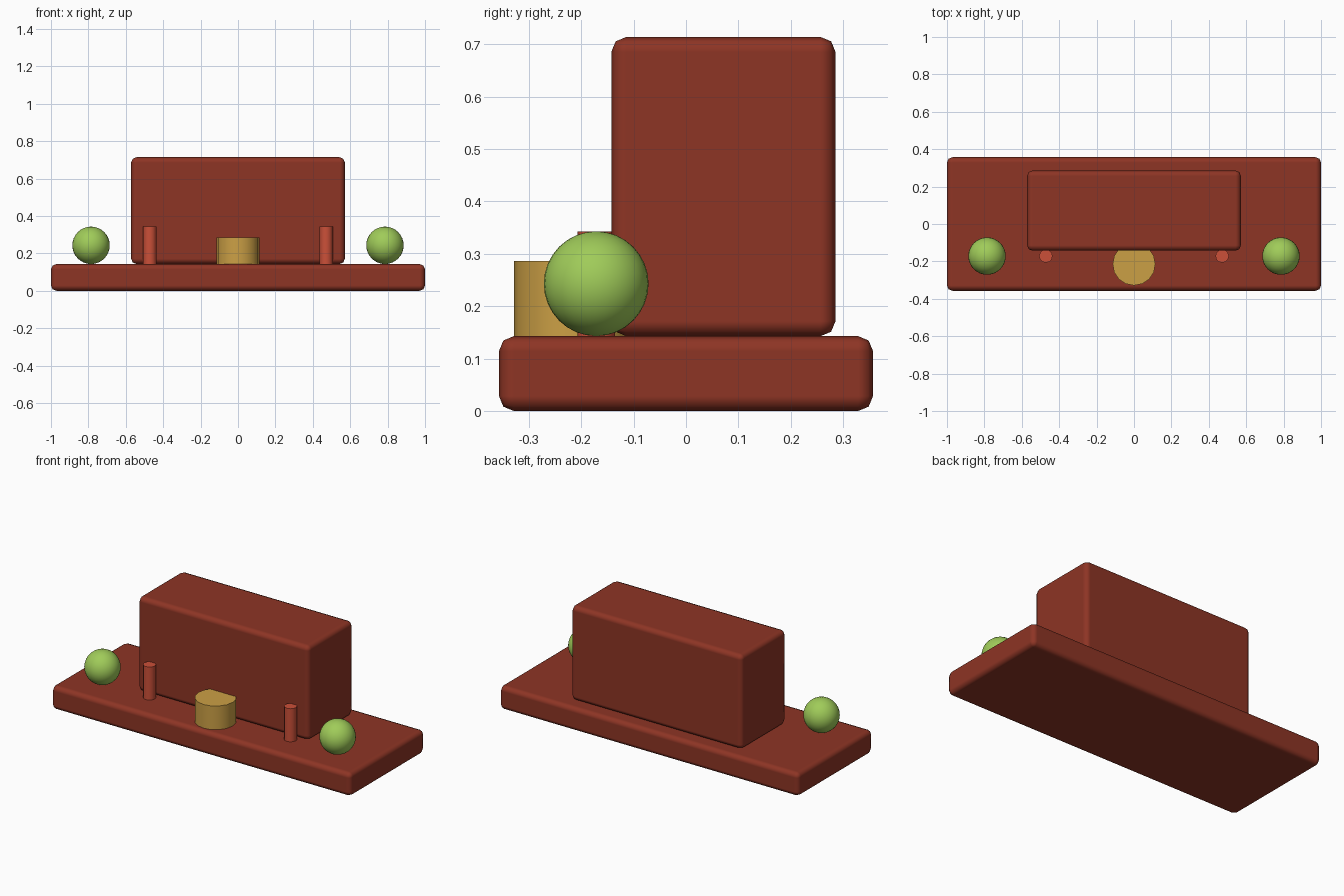
import bpy
import math

cube = bpy.data.objects.get("Cube")
if cube:
    bpy.data.objects.remove(cube, do_unlink=True)


def make_material(name, rgb):
    mat = bpy.data.materials.new(name)
    mat.use_nodes = True
    mat.diffuse_color = (*rgb, 1)
    mat.node_tree.nodes["Principled BSDF"].inputs["Base Color"].default_value = (*rgb, 1)
    return mat


brick = make_material("brick red", (0.27, 0.035, 0.018))
coral = make_material("coral red", (0.6, 0.08, 0.04))
gold = make_material("ochre gold", (0.6, 0.35, 0.06))
green = make_material("leaf green", (0.35, 0.6, 0.1))


def finish(name, mat, angle=40):
    obj = bpy.context.object
    obj.name = obj.data.name = name
    obj.data.materials.append(mat)
    bpy.ops.object.shade_smooth_by_angle(angle=math.radians(angle))
    return obj


def rounded_box(name, size, y, bottom, mat):
    bpy.ops.mesh.primitive_cube_add(size=1, location=(0, y, bottom + size[2] / 2))
    obj = bpy.context.object
    obj.scale = size
    bpy.ops.object.transform_apply(location=False, rotation=False, scale=True)
    bevel = obj.modifiers.new("rounded edges", 'BEVEL')
    bevel.width = 0.0286
    bevel.segments = 2
    bevel.harden_normals = True
    finish(name, mat)


def upright_cylinder(name, sides, radius, height, x, y, mat):
    bpy.ops.mesh.primitive_cylinder_add(
        vertices=sides, radius=radius, depth=height,
        location=(x, y, GROUND + height / 2))
    finish(name, mat)


# Base slab and main block
GROUND = 0.143
rounded_box("base_slab", (2, 0.714, GROUND), 0, 0, brick)
rounded_box("main_block", (1.143, 0.428, 0.571), 0.0714, GROUND, brick)

# Round drum set into the front of the block
upright_cylinder("entrance_drum", 16, 0.1143, 0.143, 0, -0.2143, gold)

# Posts and round bushes on both sides
for side, label in ((-1, "right"), (1, "left")):
    upright_cylinder(label + "_post", 12, 0.0357, 0.2, side * 0.4714, -0.1714, coral)
    bpy.ops.mesh.primitive_uv_sphere_add(
        segments=32, ring_count=16, radius=0.1,
        location=(side * 0.7857, -0.1714, GROUND + 0.1))
    finish(label + "_bush", green)
